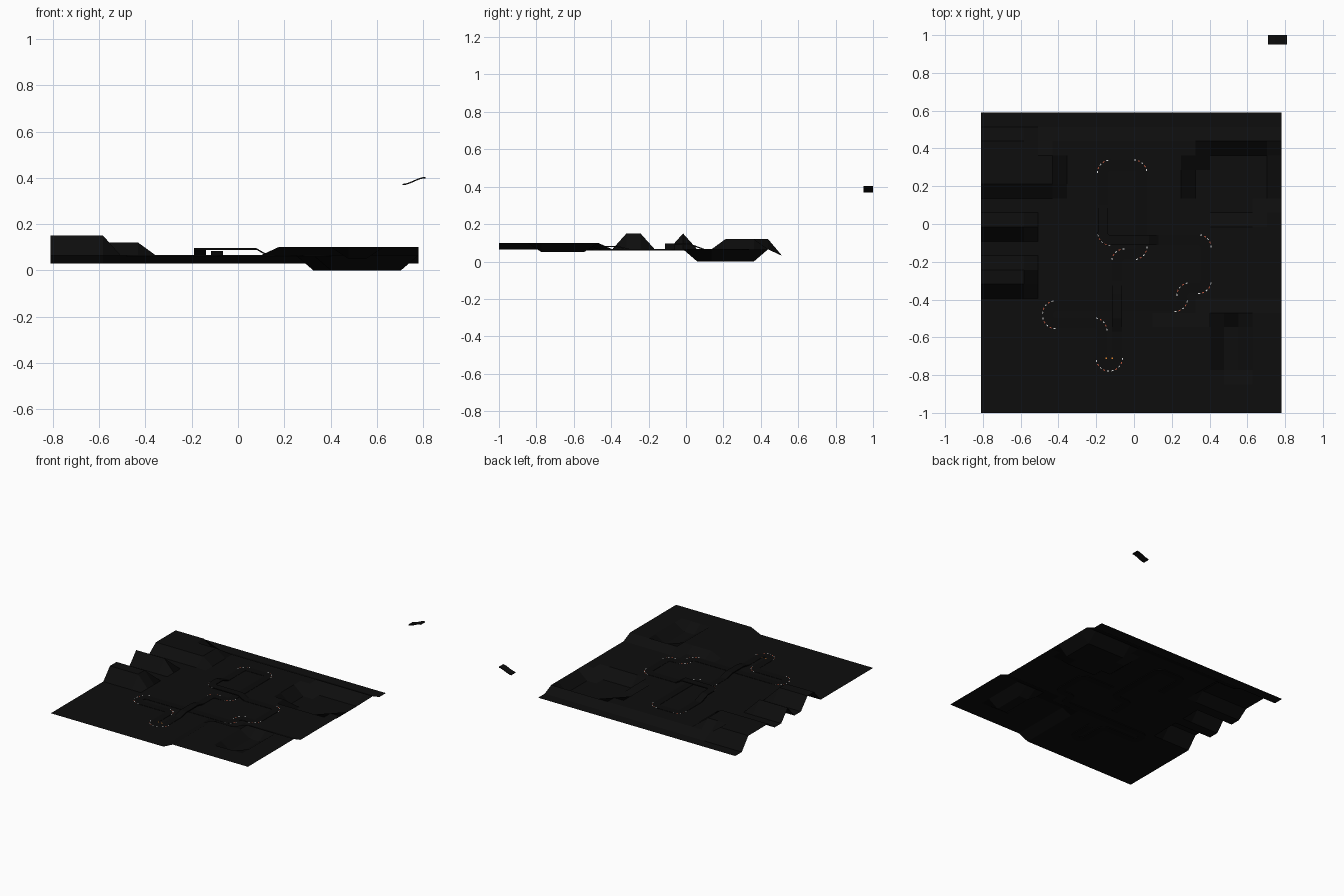
import bpy, bmesh, math
from mathutils import Vector

if "Cube" in bpy.data.objects:
    bpy.data.objects.remove(bpy.data.objects["Cube"])


def mat(name, rgb):
    m = bpy.data.materials.new(name)
    m.diffuse_color = (*rgb, 1)
    m.use_nodes = True
    m.node_tree.nodes["Principled BSDF"].inputs["Base Color"].default_value = m.diffuse_color
    return m


GROUND = mat("ground_black", (0.004, 0.004, 0.004))
ROAD = mat("road_black", (0.0035, 0.0035, 0.0035))
WHITE = mat("curb_white", (0.75, 0.75, 0.75))
RED = mat("curb_red", (0.55, 0.10, 0.05))
ORANGE = mat("marker_orange", (0.8, 0.25, 0.03))


def make(name, bm, mats):
    me = bpy.data.meshes.new(name)
    bm.normal_update()
    bm.to_mesh(me)
    bm.free()
    ob = bpy.data.objects.new(name, me)
    bpy.context.collection.objects.link(ob)
    for m in mats:
        me.materials.append(m)
    return ob


# Terrain: 21 x 21 tile sheet with plateaus, ridges and a basin
N, S = 21, 1.59 / 21


def height(c, r):
    if r >= 20:
        return 0.03
    if c <= 3 and r in (9, 10, 13):              # ridges on the left
        return 0.15
    if (c <= 3 and 16 <= r <= 19) or (c in (4, 5) and 16 <= r <= 18):
        return 0.12                              # back left hill
    if 15 <= c <= 20 and 14 <= r <= 18:          # basin, cut corners
        if not ((c == 15 and r in (14, 18)) or (c == 20 and r == 14)):
            return 0.0
    if 17 <= c <= 18 and 3 <= r <= 6:            # small dip
        return 0.05
    if c >= 13 and r <= (7 if c >= 16 else 6):   # front right plateau
        return 0.10
    return 0.065


bm = bmesh.new()
grid = [[bm.verts.new((-0.81 + c * S, -1 + r * S, height(c, r)))
         for c in range(N + 1)] for r in range(N + 1)]
for r in range(N):
    for c in range(N):
        bm.faces.new((grid[r][c], grid[r][c + 1], grid[r + 1][c + 1], grid[r + 1][c]))
make("terrain", bm, [GROUND])

# Track centre line: corners and ramp points, closed loop
B, U, M = 0.067, 0.096, 0.084
path = [(-.165, .31, B), (.04, .31, B), (.04, -.16, B), (-.09, -.16, B),
        (-.09, -.30, B), (-.09, -.37, M), (-.09, -.50, M), (-.09, -.57, B),
        (-.09, -.75, B), (-.172, -.75, B), (-.172, -.525, B), (-.455, -.525, B),
        (-.455, -.435, B), (.255, -.435, B), (.255, -.34, B), (.38, -.34, B),
        (.38, -.085, B), (.13, -.085, B), (.08, -.085, U), (-.165, -.085, U),
        (-.165, .02, U), (-.165, .10, B)]
path = [Vector(p) for p in path]
RAD, HALF, SEG = 0.04, 0.026, 10
line, arcs = [], []
for i, p in enumerate(path):
    a = path[i - 1] - p
    b = path[(i + 1) % len(path)] - p
    a.z = b.z = 0
    a.normalize()
    b.normalize()
    if abs(a.dot(b)) > 0.9:
        line.append(p)
        continue
    centre = p + (a + b) * RAD
    arc = [centre - b * RAD * math.cos(t) - a * RAD * math.sin(t)
           for t in (math.pi / 2 * k / SEG for k in range(SEG + 1))]
    line += arc
    arcs.append((centre, arc))

# Road: thin slab swept along the line
bm = bmesh.new()
rings = []
for i, p in enumerate(line):
    t = line[(i + 1) % len(line)] - line[i - 1]
    side = Vector((-t.y, t.x, 0)).normalized() * HALF
    low = Vector((0, 0, -0.007))
    rings.append([bm.verts.new(v) for v in (p + side, p - side, p - side + low, p + side + low)])
for i, r0 in enumerate(rings):
    r1 = rings[(i + 1) % len(rings)]
    for k in range(4):
        j = (k + 1) % 4
        bm.faces.new((r0[k], r0[j], r1[j], r1[k]))
bmesh.ops.recalc_face_normals(bm, faces=bm.faces)
make("road", bm, [ROAD])

# Curbs: alternating plates on the outside of each bend
bm = bmesh.new()
up = Vector((0, 0, 0.001))
for centre, arc in arcs:
    for k in range(SEG):
        d0 = (arc[k] - centre).normalized()
        d1 = (arc[k + 1] - centre).normalized()
        inner, outer = RAD + HALF, RAD + HALF + 0.005
        vs = [bm.verts.new(centre + up + d * q) for d, q in
              ((d0, inner), (d0, outer), (d1, outer), (d1, inner))]
        f = bm.faces.new(vs)
        f.normal_update()
        if f.normal.z < 0:
            f.normal_flip()
        f.material_index = (0, 2, 1, 2)[k % 4]
make("bend_curbs", bm, [WHITE, RED, ROAD])

# Start markers on the lower bend
bm = bmesh.new()
for x in (-0.15, -0.12):
    vs = [bm.verts.new((x + u, -0.715 + v, 0.0685)) for u, v in
          ((0, 0), (.008, 0), (.008, .008), (0, .008))]
    bm.faces.new(vs)
make("track_markers", bm, [ORANGE])

# Loose ramp tile floating at the back right: S-shaped slab
bm = bmesh.new()
prev = None
for k in range(9):
    t = k / 8
    x, z = 0.71 + 0.10 * t, 0.368 + 0.03 * (3 * t * t - 2 * t ** 3)
    ring = [bm.verts.new(v) for v in ((x, .95, z), (x, 1, z), (x, 1, z + .006), (x, .95, z + .006))]
    if prev:
        for i in range(4):
            j = (i + 1) % 4
            bm.faces.new((prev[i], prev[j], ring[j], ring[i]))
    else:
        bm.faces.new(ring)
    prev = ring
bm.faces.new(prev[::-1])
bmesh.ops.recalc_face_normals(bm, faces=bm.faces)
make("loose_ramp_tile", bm, [ROAD])
